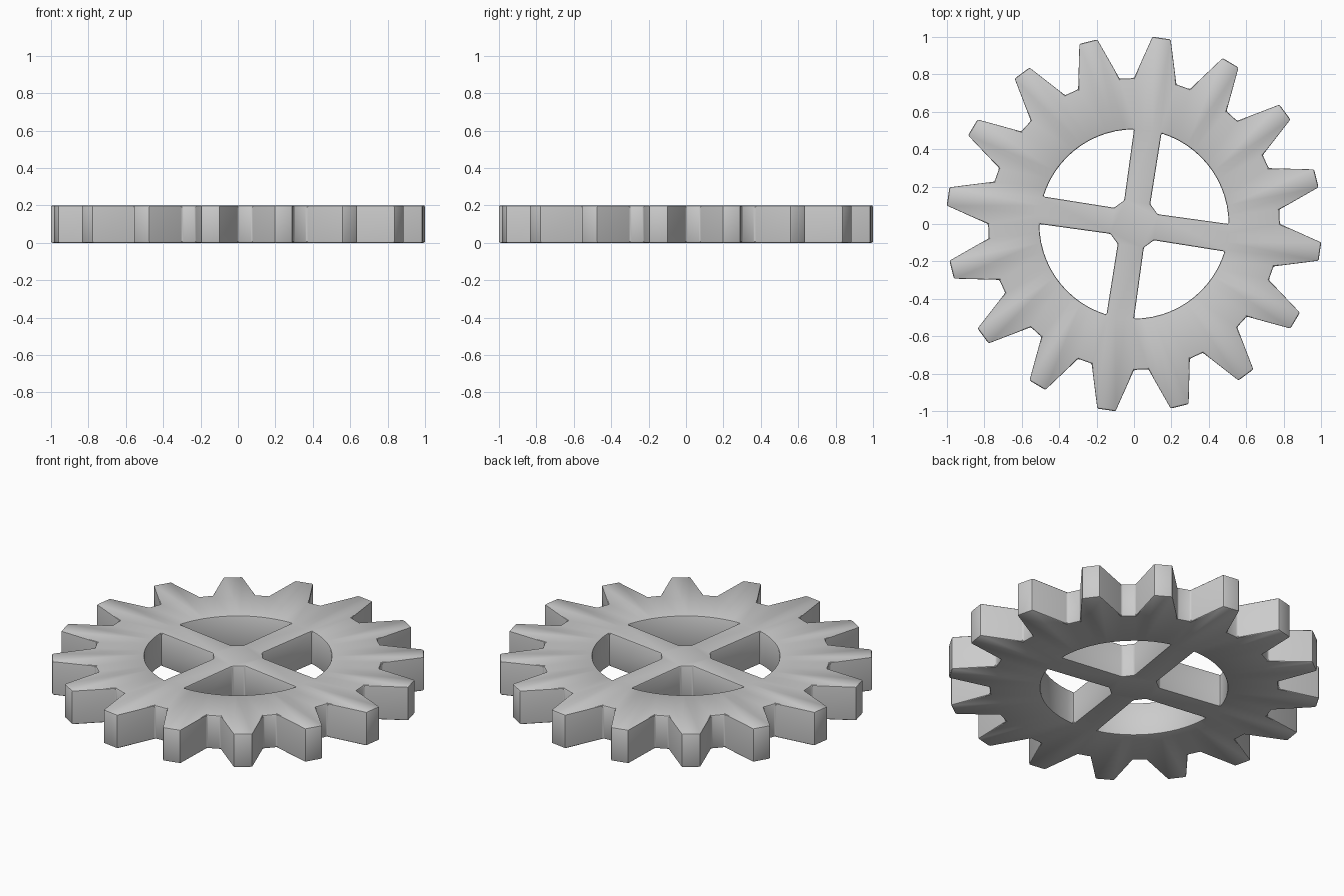
import bpy, bmesh
from math import cos, sin, pi

if "Cube" in bpy.data.objects:
    bpy.data.objects.remove(bpy.data.objects["Cube"])

STEPS, TEETH, SPOKES = 64, 16, 4
TIP, ROOT, RIM, HUB, THICK = 1.006, 0.78, 0.506, 0.137, 0.2

bm = bmesh.new()


def polar(r, i):
    a = 2 * pi * i / STEPS
    return bm.verts.new((r * cos(a), r * sin(a), 0))


# Toothed rim: outer outline and inner circle joined by quads
outer = [polar(TIP if i % 4 in (2, 3) else ROOT, i) for i in range(STEPS)]
inner = [polar(RIM, i) for i in range(STEPS)]
for i in range(STEPS):
    j = (i + 1) % STEPS
    bm.faces.new((inner[i], outer[i], outer[j], inner[j]))

# Hub with four spokes, each three rim steps wide
hub = []
for s in range(SPOKES):
    hub += [polar(HUB, s * 16 - 7), polar(HUB, s * 16 + 4)]
# order the hub corners by angle
order = []
for s in range(SPOKES):
    order += [hub[2 * s], hub[2 * s + 1]]
    k = s * 16
    bm.faces.new([hub[2 * s]] + [inner[(k + d) % STEPS] for d in (-3, -2, -1, 0)]
                 + [hub[2 * s + 1]])
# each spoke's last corner sits before the next spoke's first corner
bm.faces.new(order)

# Thickness
top = bmesh.ops.extrude_face_region(bm, geom=bm.faces[:])
bmesh.ops.translate(bm, vec=(0, 0, THICK),
                    verts=[g for g in top["geom"] if isinstance(g, bmesh.types.BMVert)])
bmesh.ops.recalc_face_normals(bm, faces=bm.faces[:])

mesh = bpy.data.meshes.new("gear_wheel")
bm.to_mesh(mesh)
bm.free()
gear = bpy.data.objects.new("gear_wheel", mesh)
bpy.context.collection.objects.link(gear)

# Softened edges
bevel = gear.modifiers.new("edge_bevel", 'BEVEL')
bevel.width = 0.008
bevel.segments = 2
bevel.limit_method = 'ANGLE'
bevel.angle_limit = 0.5

bpy.context.view_layer.objects.active = gear
gear.select_set(True)
bpy.ops.object.modifier_apply(modifier=bevel.name)
bpy.ops.object.shade_smooth_by_angle(angle=0.5)
